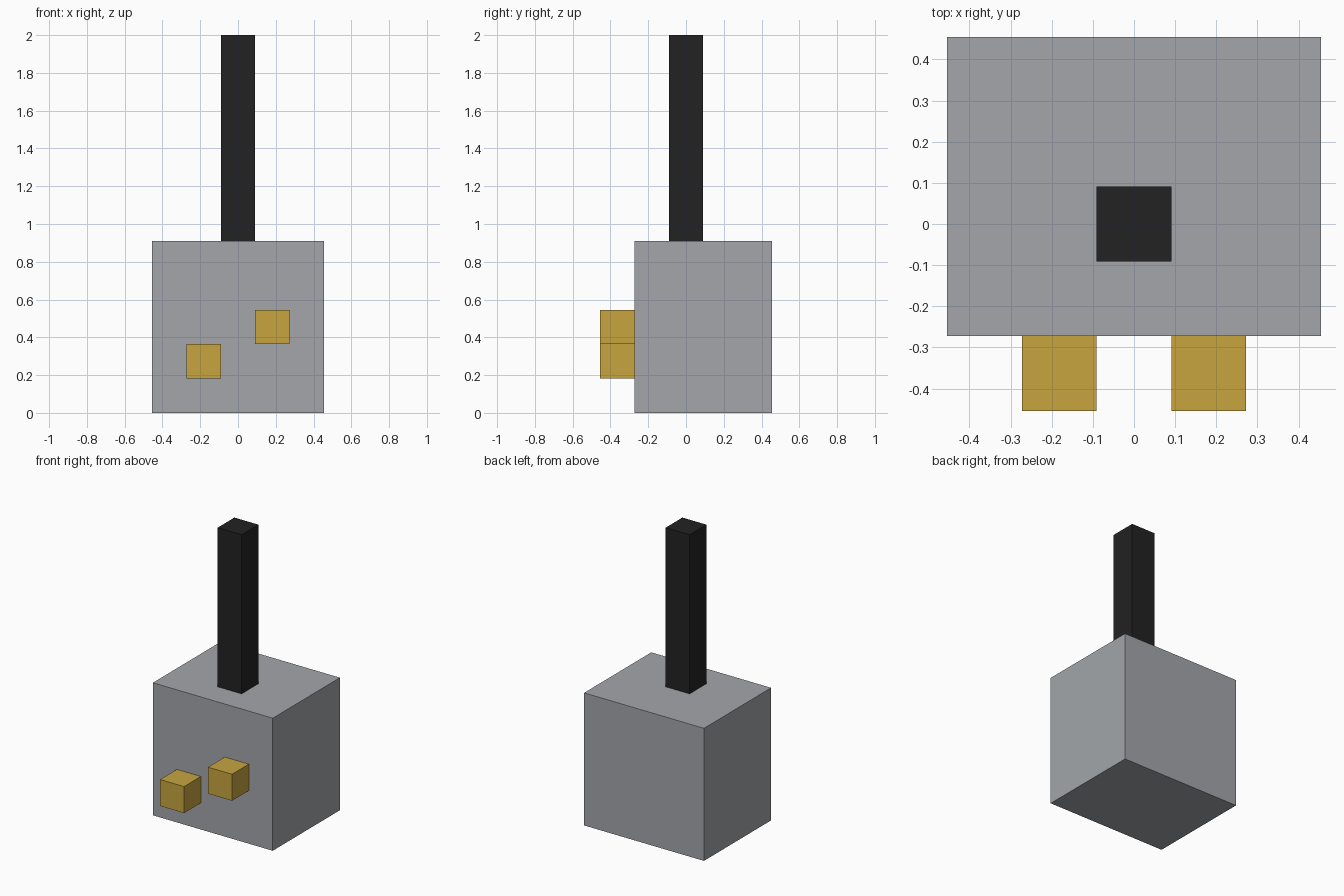
import bpy
import bmesh
from mathutils import Vector

if "Cube" in bpy.data.objects:
    bpy.data.objects.remove(bpy.data.objects["Cube"], do_unlink=True)

UNIT = 1 / 11  # the whole model sits on a grid of this step


def linear(channel):
    c = channel / 255
    return c / 12.92 if c <= 0.04045 else ((c + 0.055) / 1.055) ** 2.4


def material(name, rgb):
    colour = (*map(linear, rgb), 1)
    mat = bpy.data.materials.new(name)
    mat.use_nodes = True
    mat.diffuse_color = colour
    mat.node_tree.nodes["Principled BSDF"].inputs["Base Color"].default_value = colour
    return mat


def box(name, low, high, mat):
    """Flat-sided box between two corners given in grid units."""
    low, high = Vector(low) * UNIT, Vector(high) * UNIT
    bm = bmesh.new()
    bmesh.ops.create_cube(bm, size=1)
    bmesh.ops.scale(bm, vec=high - low, verts=bm.verts)
    bmesh.ops.translate(bm, vec=(low + high) / 2, verts=bm.verts)
    mesh = bpy.data.meshes.new(name)
    bm.to_mesh(mesh)
    bm.free()
    mesh.materials.append(mat)
    obj = bpy.data.objects.new(name, mesh)
    bpy.context.collection.objects.link(obj)
    return obj


grey = material("stone grey", (163, 166, 170))
black = material("matte black", (34, 34, 34))
gold = material("gold", (199, 165, 64))

# Main block and the post standing on it
box("body", (-5, -3, 0), (5, 5, 10), grey)
box("post", (-1, -1, 10), (1, 1, 22), black)

# Two staggered knobs on the front face
for side, x, z in (("right", -3, 2), ("left", 1, 4)):
    box(side + "_knob", (x, -5, z), (x + 2, -3, z + 2), gold)
